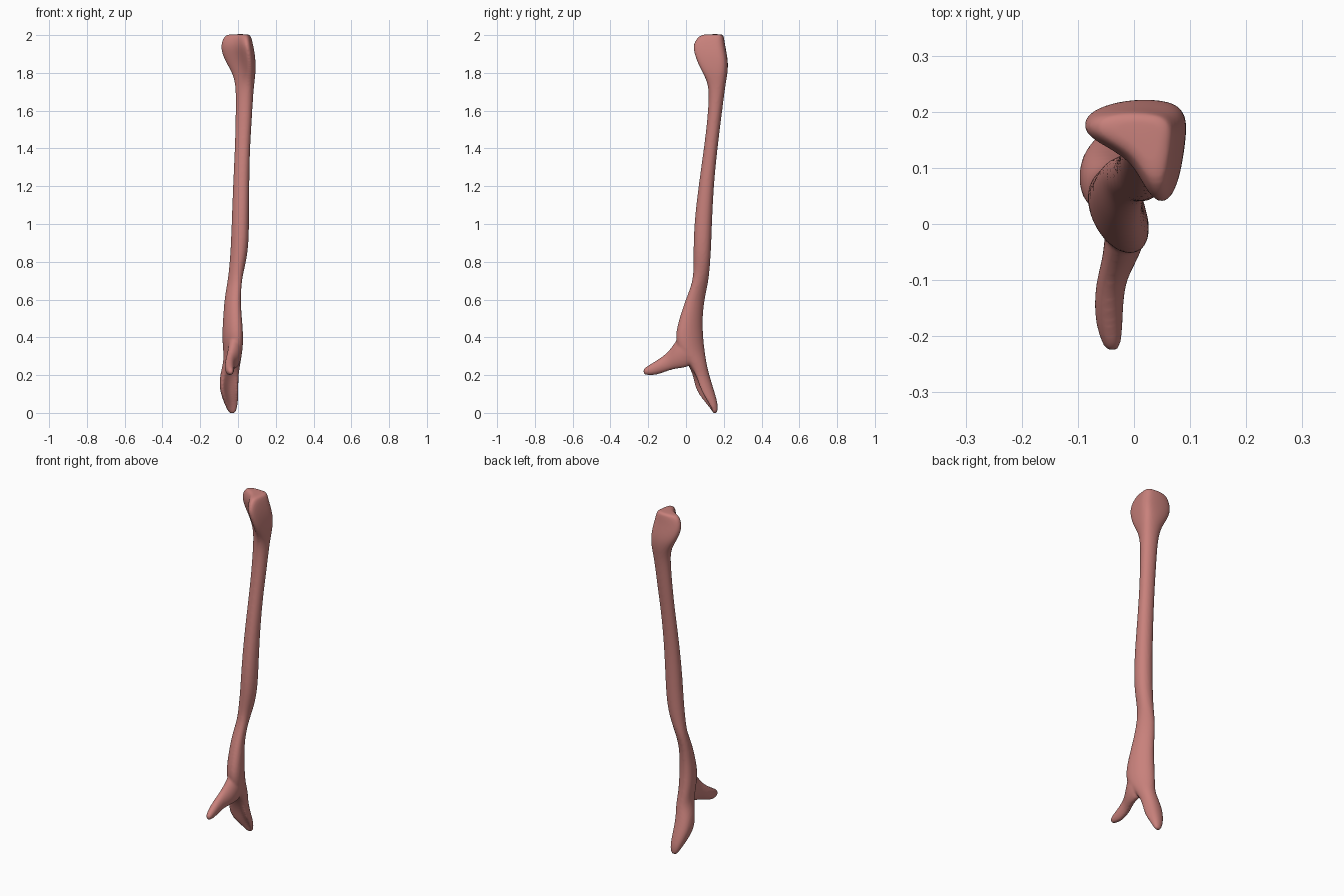
import bpy
import bmesh
from math import cos, sin, tau
from mathutils import Vector

cube = bpy.data.objects.get("Cube")
if cube:
    bpy.data.objects.remove(cube, do_unlink=True)

SIDES = 16


def oval(phase=0.0):
    """Unit oval; a phase tilts it while its bounding box stays the same."""
    return [Vector((cos(tau * k / SIDES + phase), sin(tau * k / SIDES)))
            for k in range(SIDES)]


# Unit cross-sections: notched knob and scooped leg
KNOB = [Vector(p) for p in (
    (1, .35), (1, .62), (.85, .88), (.5, .97), (0, 1), (-.45, .97),
    (-.85, .87), (-1, .65), (-.92, .42), (-.55, .2), (-.2, 0), (.08, -.25),
    (.3, -.7), (.55, -1), (.8, -.92), (.92, -.35))]
SCOOP = [Vector(p) for p in (
    (1, 0), (.92, .4), (.7, .75), (.4, .95), (0, 1), (-.4, .95),
    (-.75, .75), (-.95, .4), (-1, -.1), (-.95, -.6), (-.75, -1), (-.5, -.7),
    (-.1, -.2), (.35, -.1), (.7, -.4), (.92, -.4))]
ROUND = oval()
TILTED = oval(0.4)


def section(height, left, right, front, back, shape, blend=1.0, base=ROUND):
    """Fit a blended unit shape into the given bounds."""
    mid = Vector(((left + right) / 2, (front + back) / 2))
    half = Vector(((right - left) / 2, (back - front) / 2))
    ring = []
    for a, b in zip(base, shape):
        p = a.lerp(b, blend)
        ring.append(Vector((mid.x + half.x * p.x, mid.y + half.y * p.y, height)))
    return ring


def loft(bm, rings):
    """Skin a closed tube over the rings."""
    loops = [[bm.verts.new(p) for p in ring] for ring in rings]
    for low, high in zip(loops, loops[1:]):
        for k in range(SIDES):
            n = (k + 1) % SIDES
            bm.faces.new((low[k], low[n], high[n], high[k]))
    bm.faces.new(loops[0])
    bm.faces.new(loops[-1])


# Knob: height, left, right, front, back, amount of notch
knob = [
    (2.005, -.04, .055, .105, .19, .8),
    (2.0, -.075, .068, .065, .2, .95),
    (1.95, -.095, .08, .03, .207, 1),
    (1.9, -.088, .09, .04, .217, 1),
    (1.85, -.063, .094, .058, .224, .9),
    (1.8, -.034, .094, .083, .221, .65),
    (1.75, -.018, .088, .11, .212, .35),
]
# Shaft: height, left, right, front, back
shaft = [
    (1.68, -.012, .081, .12, .202),
    (1.55, -.014, .074, .111, .186),
    (1.4, -.018, .064, .093, .167),
    (1.2, -.028, .06, .064, .147),
    (1, -.035, .06, .04, .138),
    (.85, -.041, .055, .037, .133),
    (.75, -.05, .031, .038, .125),
]
# Flattened neck above the fork
neck = [
    (.68, -.059, .02, .03, .117),
    (.6, -.073, .014, -.003, .098),
    (.5, -.08, .022, -.037, .088),
    (.4, -.086, .03, -.062, .092),
    (.32, -.078, .025, -.04, .101),
]
# Rear leg with a hollow front: bounds and amount of hollow
leg = [
    (.26, -.08, .014, 0, .11, .2),
    (.2, -.096, .003, .028, .124, .6),
    (.14, -.1, .003, .04, .142, 1),
    (.09, -.088, .003, .066, .158, 1),
    (.04, -.069, -.001, .11, .17, .8),
    (.005, -.052, -.01, .138, .167, .3),
    (-.003, -.04, -.02, .145, .16, 0),
]
# Front prong: depth, left, right, bottom, top
prong = [
    (-.226, -.047, -.03, .21, .228),
    (-.218, -.055, -.024, .202, .24),
    (-.19, -.066, -.02, .197, .257),
    (-.15, -.072, -.019, .202, .282),
    (-.1, -.068, -.015, .22, .316),
    (-.06, -.056, .01, .232, .37),
    (-.01, -.052, .026, .236, .45),
    (.04, -.05, .02, .25, .46),
]

rings = [section(*r[:5], KNOB, r[5]) for r in knob]
rings += [section(*r, KNOB, 0.12) for r in shaft]
rings += [section(*r, TILTED) for r in neck]
rings += [section(*r[:5], SCOOP, r[5]) for r in leg]

bm = bmesh.new()
loft(bm, rings)
loft(bm, [[Vector((p.x, p.z, p.y)) for p in section(*r, ROUND)] for r in prong])
bmesh.ops.recalc_face_normals(bm, faces=bm.faces)
mesh = bpy.data.meshes.new("forked_bone")
bm.to_mesh(mesh)
bm.free()

bone = bpy.data.objects.new("forked_bone", mesh)
bpy.context.collection.objects.link(bone)

# Round the lofts, fuse them and soften the join
rounding = bone.modifiers.new("rounding", "SUBSURF")
rounding.levels = rounding.render_levels = 2
fuse = bone.modifiers.new("fuse", "REMESH")
fuse.mode = "VOXEL"
fuse.voxel_size = 0.006
fuse.use_smooth_shade = True
soften = bone.modifiers.new("soften", "SMOOTH")
soften.factor = 0.5
soften.iterations = 6

# Muted red surface
color = (0.58, 0.22, 0.2, 1)
mat = bpy.data.materials.new("muted_red")
mat.use_nodes = True
mat.diffuse_color = color
shader = mat.node_tree.nodes["Principled BSDF"]
shader.inputs["Base Color"].default_value = color
shader.inputs["Roughness"].default_value = 0.6
mesh.materials.append(mat)
for face in mesh.polygons:
    face.use_smooth = True
